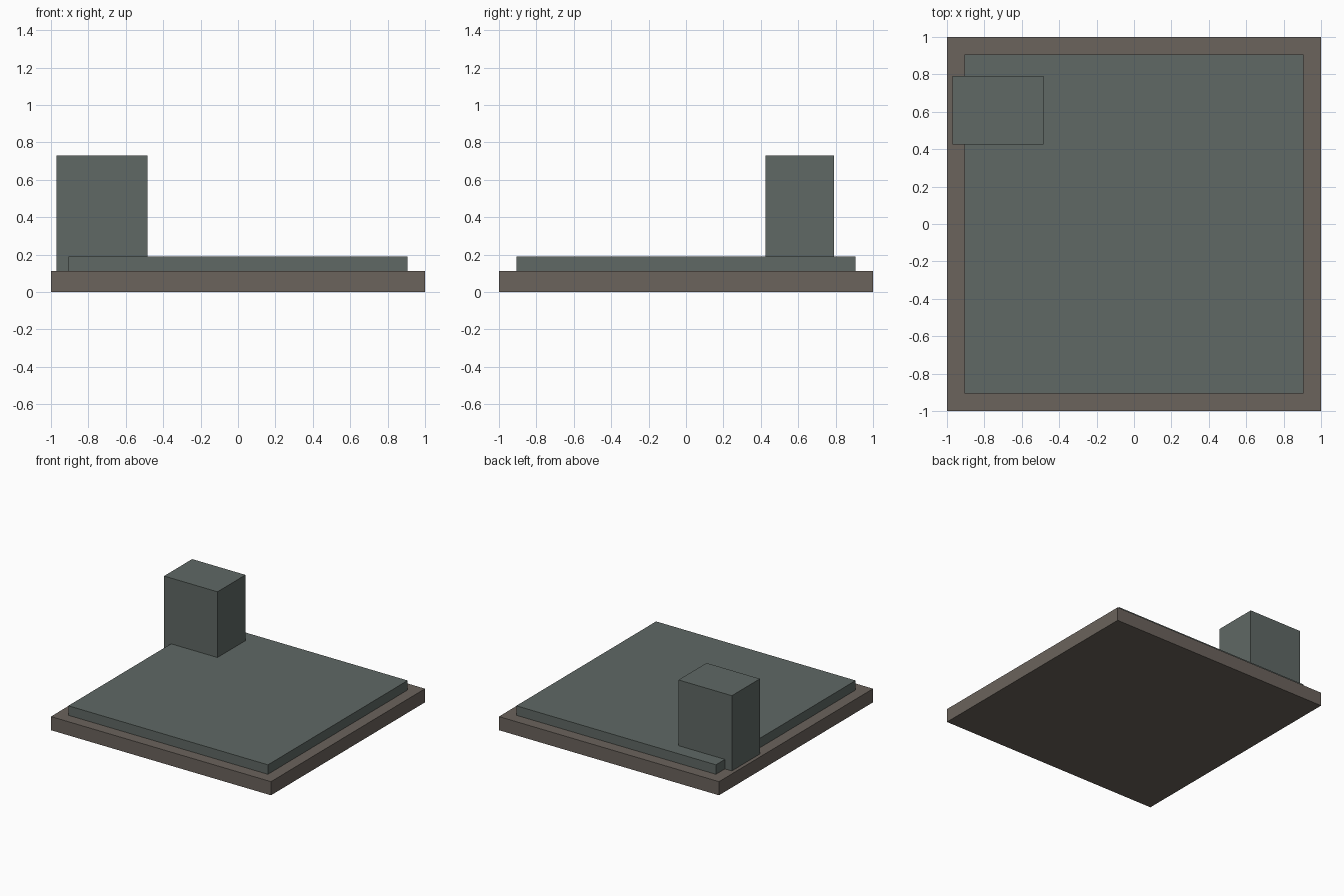
import bpy

if "Cube" in bpy.data.objects:
    bpy.data.objects.remove(bpy.data.objects["Cube"])


def material(name, rgb):
    mat = bpy.data.materials.new(name)
    mat.diffuse_color = (*rgb, 1)
    mat.use_nodes = True
    mat.node_tree.nodes["Principled BSDF"].inputs["Base Color"].default_value = mat.diffuse_color
    return mat


def box(name, x, y, z, mat):
    """Axis-aligned box from (min, max) ranges."""
    ranges = (x, y, z)
    bpy.ops.mesh.primitive_cube_add(size=1, location=[(a + b) / 2 for a, b in ranges])
    ob = bpy.context.object
    ob.name = name
    ob.scale = [b - a for a, b in ranges]
    bpy.ops.object.transform_apply(location=False, rotation=False, scale=True)
    ob.data.materials.append(mat)
    return ob


brown = material("warm_grey", (0.147, 0.125, 0.107))
slate = material("slate_grey", (0.115, 0.14, 0.13))

# Ground plinth
box("base", (-1, 1), (-1, 1), (0, 0.112), brown)
# Raised inner slab
box("slab", (-0.907, 0.907), (-0.907, 0.907), (0.112, 0.19), slate)
# Tall block overhanging the slab's left edge
box("tower", (-0.97, -0.485), (0.426, 0.79), (0.112, 0.73), slate)
